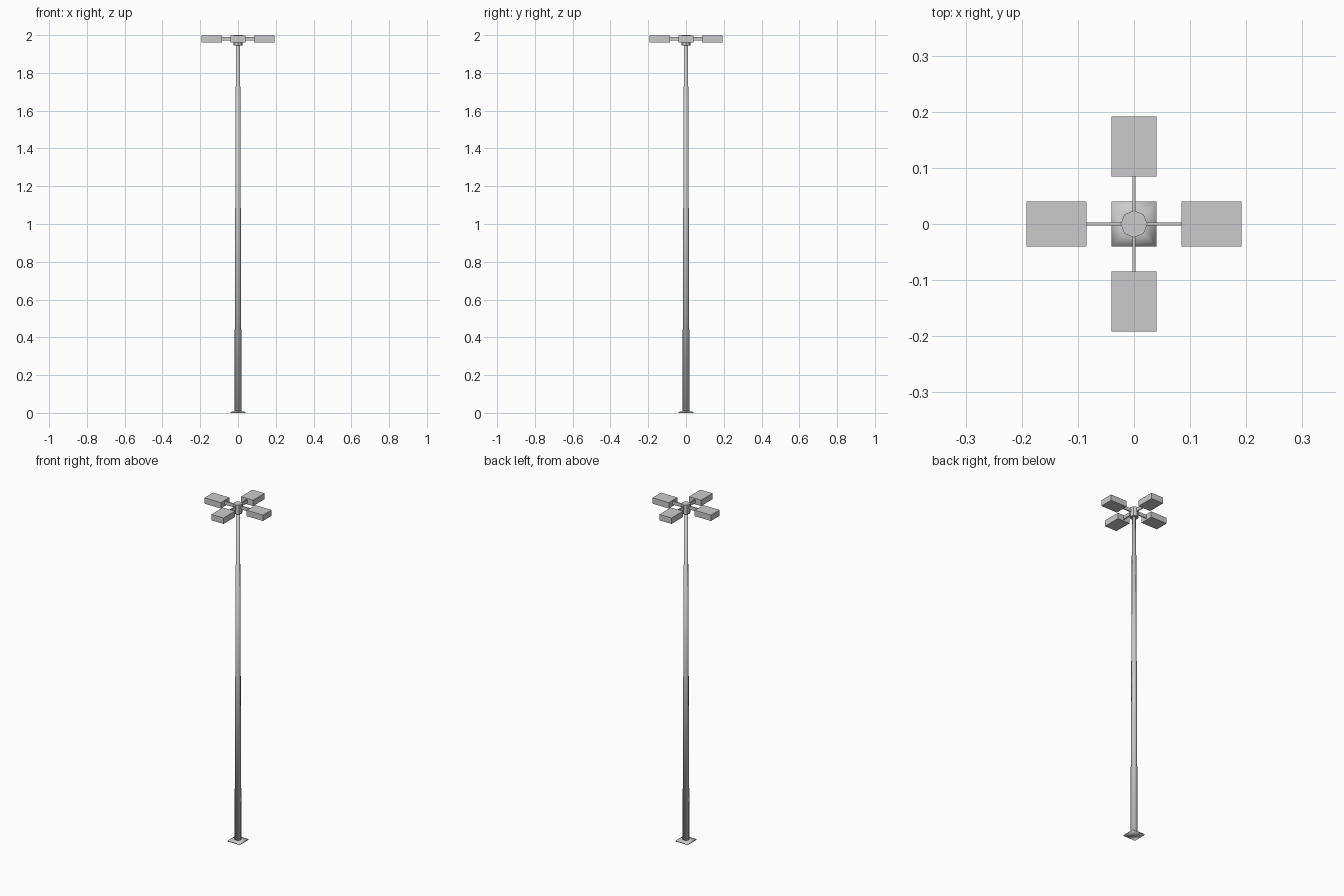
import bpy, bmesh, math
from mathutils import Matrix, Vector

if "Cube" in bpy.data.objects:
    bpy.data.objects.remove(bpy.data.objects["Cube"])


def finish(name, bm, smooth=False):
    bmesh.ops.recalc_face_normals(bm, faces=bm.faces[:])
    mesh = bpy.data.meshes.new(name)
    bm.to_mesh(mesh)
    bm.free()
    if smooth:
        for p in mesh.polygons:
            p.use_smooth = True
    ob = bpy.data.objects.new(name, mesh)
    bpy.context.collection.objects.link(ob)
    return ob


def column(name, r0, r1, z0, z1, sides=8, smooth=False):
    bm = bmesh.new()
    bmesh.ops.create_cone(bm, cap_ends=True, segments=sides, radius1=r0, radius2=r1,
                          depth=z1 - z0,
                          matrix=Matrix.Translation((0, 0, (z0 + z1) / 2)))
    return finish(name, bm, smooth)


def box(name, lo, hi, angle=0.0):
    lo, hi = Vector(lo), Vector(hi)
    bm = bmesh.new()
    bmesh.ops.create_cube(bm, size=1, matrix=Matrix.Rotation(angle, 4, 'Z')
                          @ Matrix.Translation((lo + hi) / 2)
                          @ Matrix.Diagonal((*(hi - lo), 1)))
    return finish(name, bm)


# Base plate: thin square foot rising slightly towards the pole
bm = bmesh.new()
rings = [[bm.verts.new((sx * h, sy * h, z))
          for sx, sy in ((-1, -1), (1, -1), (1, 1), (-1, 1))]
         for h, z in ((0.04, 0), (0.04, 0.005), (0.018, 0.010))]
for a, b in zip(rings, rings[1:]):
    for i in range(4):
        j = (i + 1) % 4
        bm.faces.new((a[i], a[j], b[j], b[i]))
bm.faces.new(rings[0])
bm.faces.new(rings[-1])
finish("base_plate", bm, smooth=True)

# Tapered eight-sided pole and the hub on top
column("pole", 0.019, 0.011, 0.004, 1.95, smooth=True)
column("hub", 0.024, 0.024, 1.945, 2.0)

# Four arms with lamp heads
for i in range(4):
    a = i * math.pi / 2
    box(f"arm_{i + 1}", (0.015, -0.003, 1.971), (0.09, 0.003, 1.991), a)
    box(f"lamp_head_{i + 1}", (0.085, -0.04, 1.962), (0.192, 0.04, 1.997), a)
